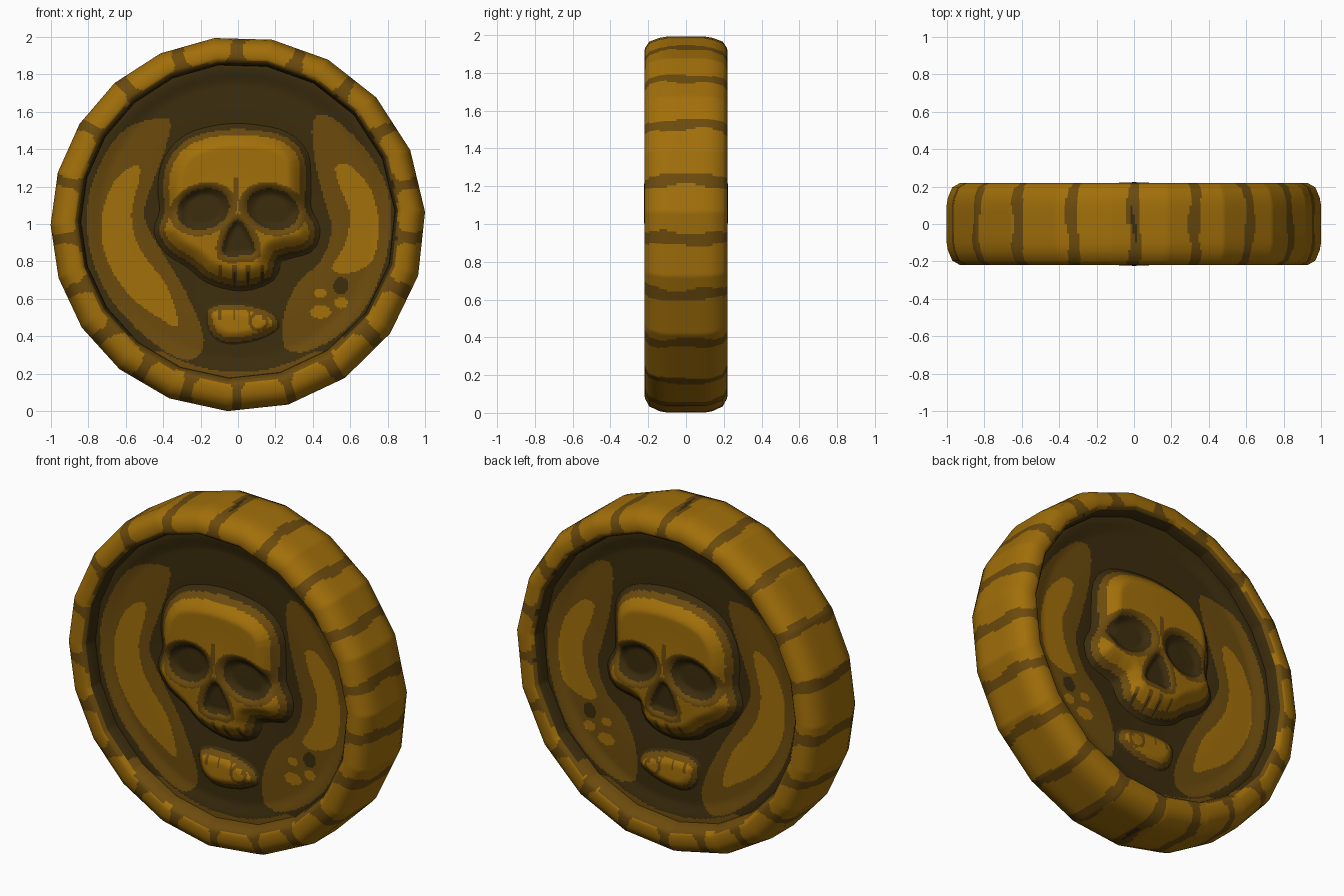
import bpy, bmesh, math

if "Cube" in bpy.data.objects:
    bpy.data.objects.remove(bpy.data.objects["Cube"])


def material(name, rgb):
    mat = bpy.data.materials.new(name)
    mat.use_nodes = True
    mat.diffuse_color = (*rgb, 1)
    mat.node_tree.nodes["Principled BSDF"].inputs["Base Color"].default_value = (*rgb, 1)
    return mat


GOLD, MID, DARK = range(3)
MATERIALS = [material("old gold", (.36, .16, .003)),
             material("bronze brown", (.15, .07, .004)),
             material("dark brown", (.045, .026, .004))]


# ---- helpers ----
def smooth_loop(points, steps=3):
    """Round a closed outline with a Catmull-Rom spline."""
    loop, n = [], len(points)
    for i in range(n):
        a, b, c, d = (points[(i + k) % n] for k in (-1, 0, 1, 2))
        for s in range(steps):
            t = s / steps
            loop.append(tuple(
                b[j] + t * (c[j] - a[j]) / 2
                + t * t * (a[j] - 2.5 * b[j] + 2 * c[j] - d[j] / 2)
                + t ** 3 * (1.5 * (b[j] - c[j]) + (d[j] - a[j]) / 2) for j in (0, 1)))
    return loop


def shape(points):
    """Return a signed distance function, negative inside the outline."""
    loop = smooth_loop(points)
    xs, zs = zip(*loop)
    edges = list(zip(loop, loop[1:] + loop[:1]))
    pad = .1
    min_x, max_x, min_z, max_z = min(xs) - pad, max(xs) + pad, min(zs) - pad, max(zs) + pad

    def distance(x, z):
        if not (min_x < x < max_x and min_z < z < max_z):
            return pad
        best, inside = 9, False
        for (ax, az), (bx, bz) in edges:
            ex, ez, px, pz = bx - ax, bz - az, x - ax, z - az
            t = max(0, min(1, (px * ex + pz * ez) / (ex * ex + ez * ez)))
            best = min(best, (px - t * ex) ** 2 + (pz - t * ez) ** 2)
            if (az > z) != (bz > z) and px < ex * pz / ez:
                inside = not inside
        return -math.sqrt(best) if inside else math.sqrt(best)

    return distance


def oval(x, z, cx, cz, rx, rz):
    return (math.hypot((x - cx) / rx, (z - cz) / rz) - 1) * rz


def ramp(t):
    t = max(0, min(1, t))
    return t * t * (3 - 2 * t)


def finish(name, bm, mirrored):
    mesh = bpy.data.meshes.new(name)
    bm.to_mesh(mesh)
    bm.free()
    obj = bpy.data.objects.new(name, mesh)
    bpy.context.collection.objects.link(obj)
    for mat in MATERIALS:
        mesh.materials.append(mat)
    bpy.ops.object.select_all(action="DESELECT")
    bpy.context.view_layer.objects.active = obj
    obj.select_set(True)
    bpy.ops.object.shade_smooth_by_angle(angle=math.radians(50))
    if mirrored:
        mod = obj.modifiers.new("Both sides", "MIRROR")
        mod.use_axis = (False, True, False)
        mod.use_mirror_merge = False


def relief(name, box, inside, height, colour, step=.009):
    """A fine sheet facing the front, raised by height and painted by rule."""
    bm, verts = bmesh.new(), {}
    x0, x1, z0, z1 = box

    def vert(i, j):
        if (i, j) not in verts:
            x, z = x0 + i * step, z0 + j * step
            verts[i, j] = bm.verts.new((x, -height(x, z), z))
        return verts[i, j]

    for i in range(int((x1 - x0) / step)):
        for j in range(int((z1 - z0) / step)):
            x, z = x0 + (i + .5) * step, z0 + (j + .5) * step
            if inside(x, z):
                face = bm.faces.new([vert(i, j), vert(i + 1, j),
                                     vert(i + 1, j + 1), vert(i, j + 1)])
                face.material_index = colour(x, z)
    finish(name, bm, True)


# ---- rim: twenty-sided ring with rounded shoulders and cracks across it ----
half = [(1, 0), (1, .05), (1, .1), (.993, .14), (.97, .195), (.93, .218), (.9, .22),
        (.885, .22), (.87, .217), (.855, .2), (.84, .16), (.835, .08), (.835, 0)]
profile = half + [(r, -y) for r, y in half[-2:0:-1]]
SIDES, PARTS = 20, 26


def corner(k):
    a = math.tau * k / SIDES
    a += math.radians(16 - 5.5 * math.cos(a))
    return math.sin(a), math.cos(a)


def nearest_crack(angle):
    """Signed degrees to the nearest crack, with its index."""
    found = []
    for k in range(SIDES):
        a = math.tau * k / SIDES
        gap = angle - math.degrees(a) - 4.5 * math.sin(a)
        found.append(((gap + 180) % 360 - 180, k))
    return min(found, key=lambda f: abs(f[0]))


def rim_colour(c):
    x, z = c.x, c.z - 1
    r, angle = math.hypot(x, z - .015), math.degrees(math.atan2(x, z))
    if r < .85 and abs(c.y) < .21:
        return DARK if z > -.6 else MID
    gap, k = nearest_crack(angle)
    gap = abs(gap + .5 * math.sin(c.y * 18 + 2 * k))
    if k % 10 == 0 and gap < .9 - 8 * abs(c.y):
        return DARK
    width = 1.8 + 1.3 * ramp((.91 - r) / .05) + .3 * math.sin(c.y * 25 + k)
    return MID if gap < width or r < .86 + .006 * math.sin(angle / 5) else GOLD


bm = bmesh.new()
rings = []
for k in range(SIDES):
    (ax, az), (bx, bz) = corner(k), corner(k + 1)
    for p in range(PARTS):
        t = p / PARTS
        x, z = ax + t * (bx - ax), az + t * (bz - az)
        rings.append([bm.verts.new((x * r, y, 1 + z * r + (1 - r) * .1)) for r, y in profile])
for a, b in zip(rings, rings[1:] + rings[:1]):
    for i in range(len(profile)):
        j = (i + 1) % len(profile)
        face = bm.faces.new([a[i], a[j], b[j], b[i]])
        face.material_index = rim_colour(face.calc_center_median())
bmesh.ops.recalc_face_normals(bm, faces=bm.faces)
finish("rim", bm, False)

# ---- coin field: dished disc with worn crescents either side ----
left_band = shape([(-.58, 1.52), (-.37, 1.56), (-.39, 1.4), (-.47, 1.18), (-.5, 1.03), (-.4, .84),
                   (-.28, .64), (-.18, .38), (-.27, .27), (-.47, .38), (-.68, .6), (-.79, .86),
                   (-.8, 1.13), (-.71, 1.37)])
left_shine = shape([(-.58, 1.3), (-.52, 1.28), (-.57, 1.05), (-.52, .86), (-.38, .67), (-.32, .46),
                    (-.42, .5), (-.58, .62), (-.7, .81), (-.73, 1.02), (-.67, 1.21)])
right_band = shape([(.4, 1.55), (.5, 1.57), (.68, 1.4), (.8, 1.18), (.81, .92), (.73, .65),
                    (.6, .46), (.4, .33), (.25, .34), (.25, .54), (.33, .7), (.44, .8),
                    (.5, .97), (.46, 1.13), (.41, 1.34)])
right_shine = shape([(.52, 1.3), (.6, 1.31), (.71, 1.18), (.75, 1), (.72, .81), (.6, .74),
                     (.5, .76), (.57, .89), (.6, 1.05), (.55, 1.18)])
flecks = [(.44, .63, .035, .025), (.44, .53, .055, .035), (.55, .58, .035, .03)]


def field_height(x, z):
    r = math.hypot(x, z - 1.02)
    return .09 + .025 * ramp((r - .2) / .4) + .02 * ramp((r - .72) / .1)


def field_colour(x, z):
    if oval(x, z, .55, .67, .04, .045) < 0:
        return DARK
    if min(left_shine(x, z), right_shine(x, z)) < 0 or any(oval(x, z, *f) < 0 for f in flecks):
        return GOLD
    lower_edge = math.hypot(x, z - 1) > .79 and z < .32
    return MID if lower_edge or min(left_band(x, z), right_band(x, z)) < 0 else DARK


relief("coin_field", (-.87, .87, .15, 1.89), lambda x, z: math.hypot(x, z - 1.02) < .845,
       field_height, field_colour)

# ---- skull: tall domed relief with sunken eyes and nose ----
skull = shape([(-.4, 1.2), (-.37, 1.34), (-.27, 1.45), (-.1, 1.5), (.1, 1.5), (.26, 1.46),
               (.35, 1.36), (.36, 1.2), (.36, 1.08), (.41, .97), (.37, .87), (.21, .83),
               (.17, .72), (.02, .67), (-.15, .71), (-.25, .79), (-.36, .86), (-.42, .96),
               (-.39, 1.07)])
nose = shape([(0, 1.02), (.06, .95), (.09, .85), (.01, .83), (-.08, .84), (-.06, .95)])


def eyes(x, z):
    return min(oval(x, z + .12 * (side * x - .18), side * .185, 1.08, .14, .11)
               for side in (-1, 1))


def skull_height(x, z):
    dome = .03 * max(0, 1 - (x / .4) ** 2 - ((z - 1.1) / .45) ** 2)
    lift = .115 * ramp((.06 - skull(x, z)) / .16) - .012
    sunk = .045 * ramp((.03 - eyes(x, z)) / .07) + .03 * ramp((.02 - nose(x, z)) / .05)
    return field_height(x, z) + dome + lift - sunk


def skull_colour(x, z):
    edge, eye, nostril = skull(x, z), eyes(x, z), nose(x, z)
    if edge > 0 or min(eye, nostril) < 0:
        return DARK
    tooth = abs((x + .02) / .075 % 1 - .5)
    if z < .74 and x > -.09 and tooth > .4:
        return DARK
    tooth_gap = z < .78 and x > -.1 and tooth > .34
    brow_line = abs(x + .01) < .012 and 1.12 < z < 1.25
    return MID if edge > -.03 or eye < .032 or nostril < .035 or tooth_gap or brow_line else GOLD


relief("skull", (-.5, .5, .6, 1.6), lambda x, z: skull(x, z) < .065, skull_height, skull_colour)

# ---- lower jaw: small raised block with stubby teeth ----
jaw = shape([(-.16, .48), (-.15, .55), (-.02, .57), (.1, .55), (.18, .52), (.21, .45),
             (.1, .39), (-.05, .37), (-.13, .41)])


def jaw_colour(x, z):
    edge = jaw(x, z)
    tooth_gap = z > .49 and abs((x + .02) / .08 % 1 - .5) > .4
    ring = abs(oval(x, z, .11, .48, .045, .045)) < .008
    return DARK if edge > 0 else MID if edge > -.025 or tooth_gap or ring else GOLD


relief("lower_jaw", (-.25, .28, .28, .65), lambda x, z: jaw(x, z) < .05,
       lambda x, z: field_height(x, z) + .055 * ramp((.04 - jaw(x, z)) / .1) - .01, jaw_colour)
